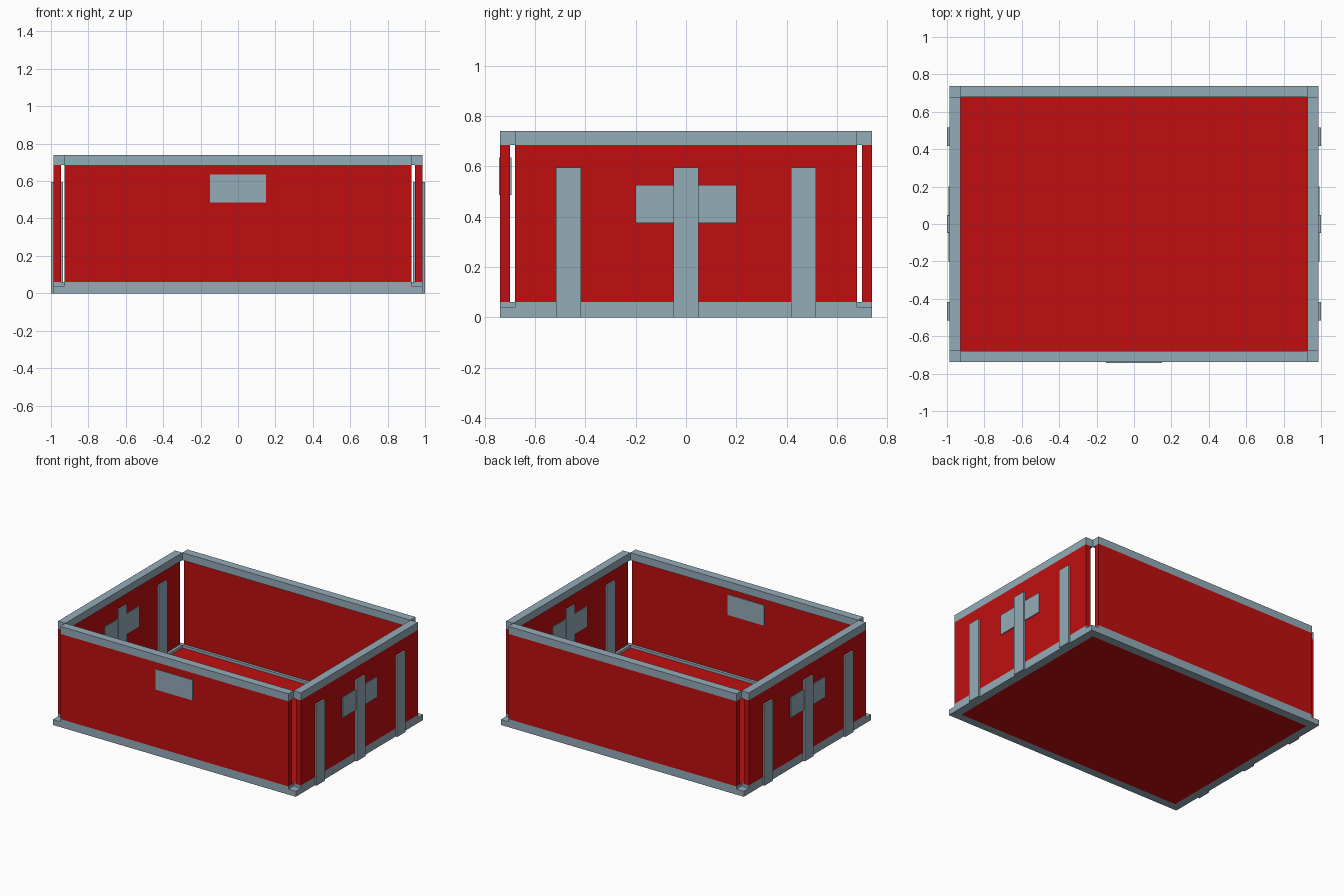
import bpy
import bmesh

if "Cube" in bpy.data.objects:
    bpy.data.objects.remove(bpy.data.objects["Cube"], do_unlink=True)


def make_material(name, colour):
    mat = bpy.data.materials.new(name)
    mat.use_nodes = True
    mat.diffuse_color = colour
    mat.node_tree.nodes["Principled BSDF"].inputs["Base Color"].default_value = colour
    return mat


RED = make_material("red panel", (0.53, 0.0045, 0.0045, 1))
GREY = make_material("blue grey trim", (0.296, 0.413, 0.479, 1))


def box(name, xs, ys, zs, mat):
    """Box spanning the given (low, high) ranges."""
    bm = bmesh.new()
    bmesh.ops.create_cube(bm, size=1)
    for v in bm.verts:
        v.co = [r[0] if c < 0 else r[1] for c, r in zip(v.co, (xs, ys, zs))]
    mesh = bpy.data.meshes.new(name)
    bm.to_mesh(mesh)
    bm.free()
    mesh.materials.append(mat)
    obj = bpy.data.objects.new(name, mesh)
    bpy.context.collection.objects.link(obj)
    return obj


def span(side, low, high):
    """Range mirrored to the given side of an axis."""
    return tuple(sorted((side * low, side * high)))


X, Y, H = 0.987, 0.739, 0.74       # outer half sizes and height
BAR, WALL, PAD = 0.06, 0.04, 0.04  # trim width, wall and floor thickness
XI, YI = X - BAR, Y - BAR
RIM = H - 0.055

# Floor panel
box("floor_panel", (-XI, XI), (-YI, YI), (0, PAD), RED)

# Long walls with their base strips and rims
for name, s in (("front", -1), ("back", 1)):
    box(name + "_wall", (-XI, XI), span(s, Y - WALL, Y), (BAR, RIM), RED)
    box(name + "_base_strip", (-XI, XI), span(s, YI, Y), (0, BAR), GREY)
    box(name + "_rim", (-XI, XI), span(s, YI, Y), (RIM, H), GREY)

# Short walls with base strips, rims, label plates and posts
for name, s in (("right", -1), ("left", 1)):
    box(name + "_wall", span(s, X - WALL, X), (-YI, YI), (BAR, RIM), RED)
    box(name + "_base_strip", span(s, XI, X), (-YI, YI), (0, BAR), GREY)
    box(name + "_rim", span(s, XI, X), (-YI, YI), (RIM, H), GREY)
    box(name + "_plate", span(s, 0.94, 0.993), (-0.2, 0.2), (0.375, 0.525), GREY)
    for i in (-1, 0, 1):
        y = i * 0.467
        box(name + "_post", span(s, 0.935, 1), (y - 0.049, y + 0.049), (0, 0.595), GREY)
    # Low pads filling the open corners of the base
    for t in (-1, 1):
        box(name + "_corner_pad", span(s, XI, X), span(t, YI, Y), (0, PAD), GREY)

# Front label plate, passing through the wall
box("front_plate", (-0.15, 0.15), (-0.743, -0.694), (0.485, 0.635), GREY)
